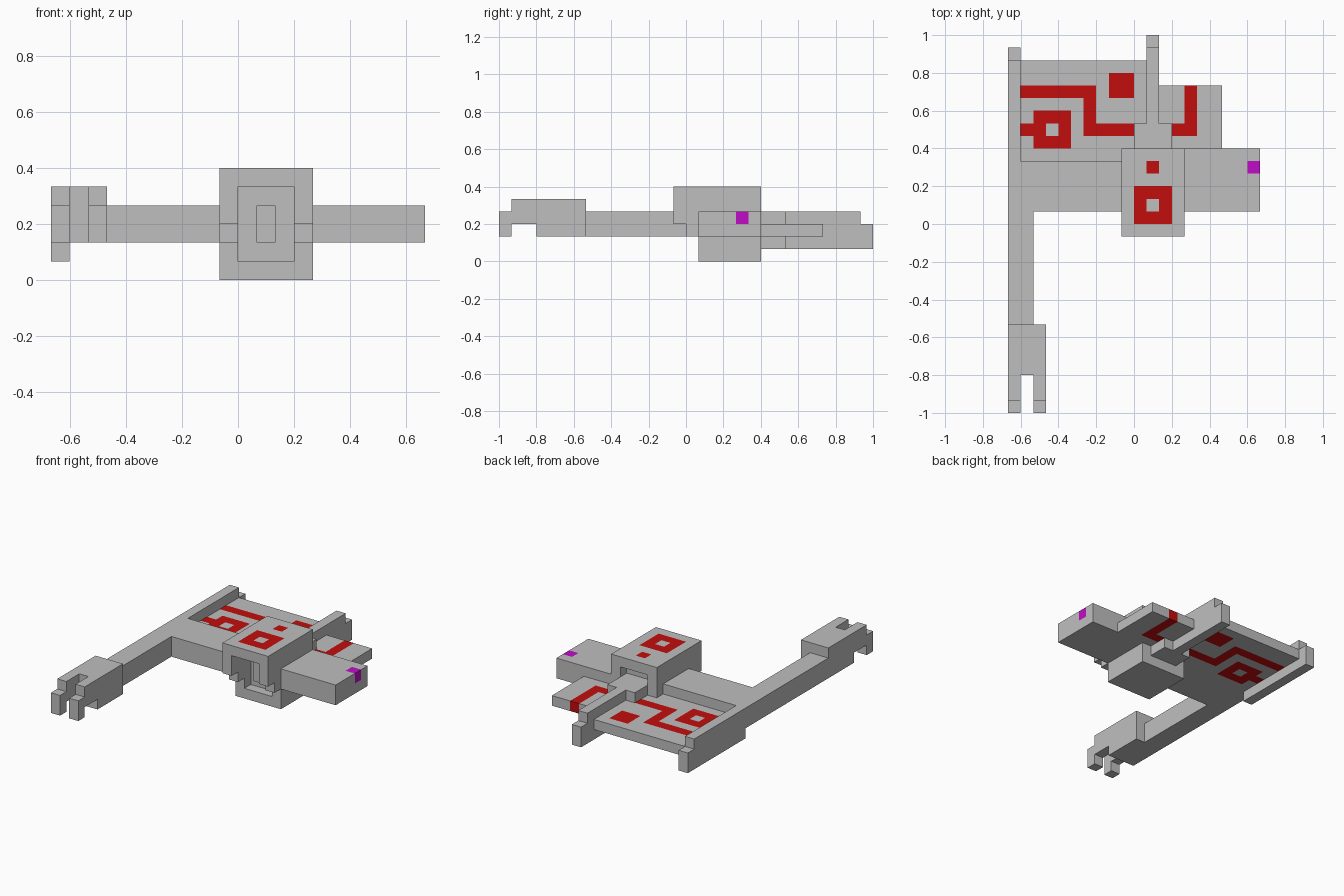
import bpy, bmesh
from mathutils import Vector

if "Cube" in bpy.data.objects:
    bpy.data.objects.remove(bpy.data.objects["Cube"])

U = 1 / 15  # one block


def material(name, rgb):
    m = bpy.data.materials.new(name)
    m.diffuse_color = (*rgb, 1)
    m.use_nodes = True
    m.node_tree.nodes["Principled BSDF"].inputs["Base Color"].default_value = m.diffuse_color
    return m


MATS = [material("grey", (0.52, 0.52, 0.52)),
        material("red", (0.54, 0.004, 0.004)),
        material("magenta", (0.52, 0.004, 0.57))]


def finish(name, bm):
    mesh = bpy.data.meshes.new(name)
    bmesh.ops.recalc_face_normals(bm, faces=bm.faces)
    bm.to_mesh(mesh)
    bm.free()
    for m in MATS:
        mesh.materials.append(m)
    ob = bpy.data.objects.new(name, mesh)
    ob.scale = (U, U, U)
    bpy.context.collection.objects.link(ob)
    return ob


def inside(p, rects):
    return any(a < p.x < b and c < p.y < d for a, b, c, d in rects)


def box(name, x, y, z, paint=(), holes=(), colour=1, above=-1):
    """Box in block units; blocks inside the paint rectangles get a colour."""
    bm = bmesh.new()
    bmesh.ops.create_cube(bm, size=1)
    for v in bm.verts:
        v.co = [r[0] + (c + 0.5) * (r[1] - r[0]) for c, r in zip(v.co, (x, y, z))]
    if paint:
        for axis, r in enumerate((x, y, z)):
            n = Vector([float(i == axis) for i in range(3)])
            for k in range(r[0] + 1, r[1]):
                bmesh.ops.bisect_plane(bm, geom=bm.verts[:] + bm.edges[:] + bm.faces[:],
                                       plane_co=n * k, plane_no=n)
        bm.normal_update()
        for f in bm.faces:
            p = f.calc_center_median() - f.normal * 0.5
            if inside(p, paint) and not inside(p, holes) and p.z > above:
                f.material_index = colour
    return finish(name, bm)


def prism(name, x, profile):
    """Extrude a (y, z) profile along x."""
    bm = bmesh.new()
    f = bm.faces.new([bm.verts.new((x[0], a, b)) for a, b in profile])
    r = bmesh.ops.extrude_face_region(bm, geom=[f])
    verts = [g for g in r["geom"] if isinstance(g, bmesh.types.BMVert)]
    bmesh.ops.translate(bm, verts=verts, vec=(x[1] - x[0], 0, 0))
    return finish(name, bm)


# head: stepped side walls, painted roof, floor and inner wall
side = [(-1, 5), (-1, 3), (0, 3), (0, 2), (1, 2), (1, 0), (6, 0), (6, 5)]
prism("head_side_left", (-1, 0), side)
prism("head_side_right", (3, 4), side)
box("head_roof", (-1, 4), (-1, 6), (5, 6),
    paint=[(0, 3, 0, 3), (1, 2, 4, 5)], holes=[(1, 2, 1, 2)])
box("head_floor", (0, 3), (1, 6), (0, 1))
box("head_core", (0, 3), (2, 5), (1, 5))
box("head_pin", (1, 2), (1, 2), (2, 4))

# shoulders
box("left_shoulder", (-10, -1), (1, 5), (2, 4))
box("right_shoulder", (4, 10), (1, 6), (2, 4),
    paint=[(9, 10, 4, 5)], colour=2, above=3)

# left arm with two-fingered hand
box("left_arm", (-10, -8), (-8, 1), (2, 4))
box("left_hand", (-10, -7), (-12, -8), (2, 5))
finger = [(-12, 5), (-14, 5), (-14, 4), (-15, 4), (-15, 2), (-14, 2), (-14, 3), (-12, 3)]
for i, x in enumerate((-10, -8)):
    prism(f"finger_{i + 1}", (x, x + 1), finger)

# neck and the two rear rails with lowered tips
box("neck", (0, 3), (5, 8), (1, 4))
for name, x, start, end in (("left_rail", -10, 5, 14), ("centre_rail", 1, 8, 15)):
    prism(name, (x, x + 1), [(start, 1), (end, 1), (end, 3), (end - 1, 3),
                             (end - 1, 4), (start, 4)])

# thin plates with red tracks running through them
tracks = [(-9, -3, 10, 11), (-4, -3, 7, 11), (-4, 0, 7, 8),
          (-8, -5, 6, 9), (-9, -8, 7, 8), (-2, 0, 10, 12)]
box("left_plate", (-9, 0), (5, 13), (2, 3), paint=tracks, holes=[(-7, -6, 7, 8)])
box("left_plate_edge", (0, 1), (8, 13), (2, 3))
box("right_plate", (3, 7), (6, 11), (2, 3), paint=[(3, 5, 7, 8), (4, 5, 7, 11)])
box("right_plate_edge", (2, 3), (8, 11), (2, 3))
